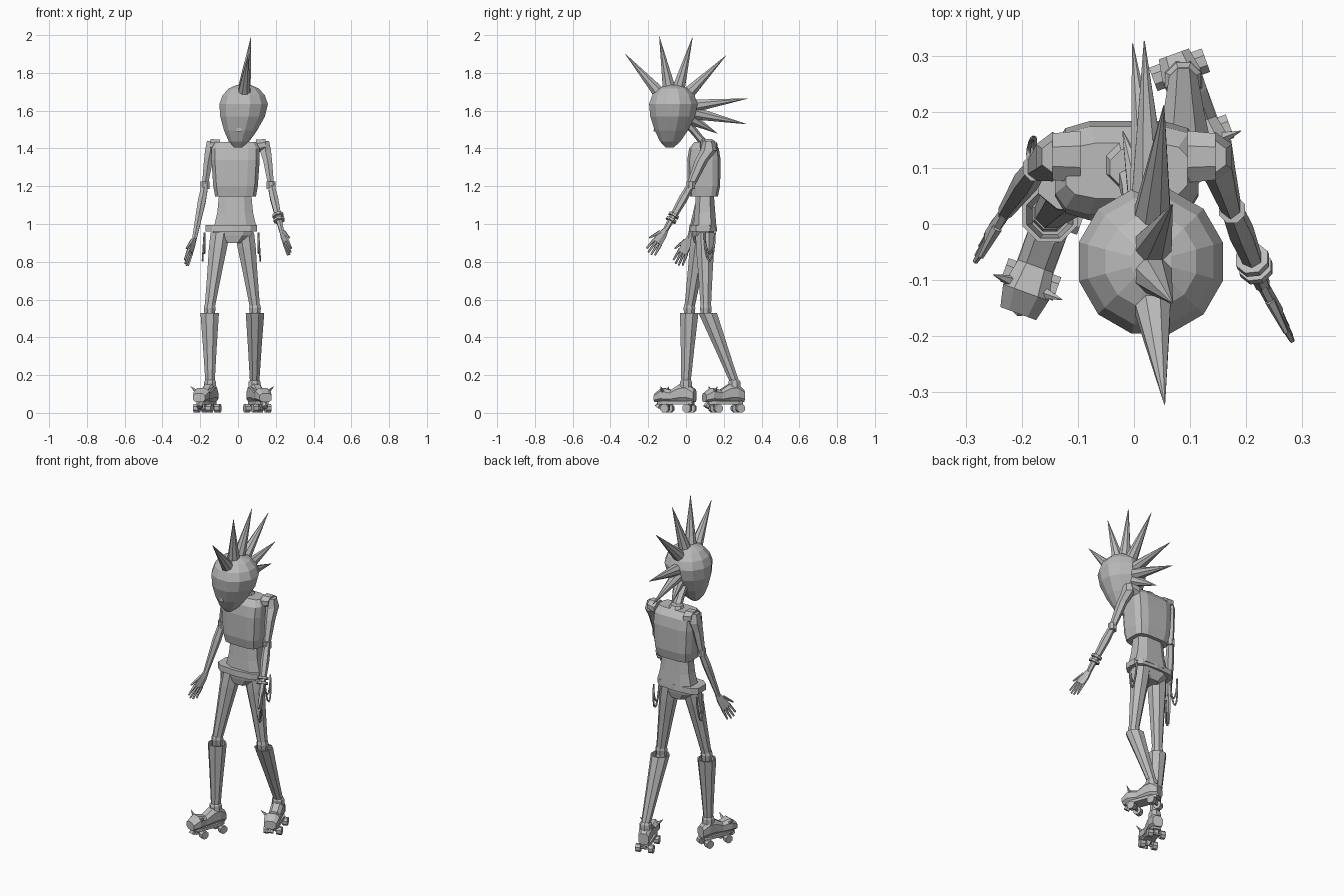
import bpy
import math
from mathutils import Vector, Matrix

cube = bpy.data.objects.get("Cube")
if cube:
    bpy.data.objects.remove(cube)

COLOUR = (.5, .5, .5, 1)
grey = bpy.data.materials.new("plain grey")
grey.use_nodes = True
grey.diffuse_color = COLOUR
grey.node_tree.nodes["Principled BSDF"].inputs["Base Color"].default_value = COLOUR

X, Y, Z = Vector((1, 0, 0)), Vector((0, 1, 0)), Vector((0, 0, 1))


def loft(name, rings, sides=8, axis=None, ref=X, square=1, matrix=None):
    """Skin a row of rings: centre, radius along ref, radius across it."""
    if axis is None:
        axis = Z if rings[-1][0][2] > rings[0][0][2] else -Z
    axis = axis.normalized()
    along = (ref - axis * ref.dot(axis)).normalized()
    across = axis.cross(along)
    verts, faces = [], []
    for centre, wide, deep in rings:
        for i in range(sides):
            angle = math.tau * (i + .5) / sides
            c, s = math.cos(angle), math.sin(angle)
            c = math.copysign(abs(c) ** square, c)
            s = math.copysign(abs(s) ** square, s)
            verts.append(Vector(centre) + along * wide * c + across * deep * s)
    for start in range(0, len(verts) - sides, sides):
        for i in range(sides):
            j = (i + 1) % sides
            low, high = start + i, start + j
            faces.append((low, high, high + sides, low + sides))
    faces.append(tuple(reversed(range(sides))))
    faces.append(tuple(range(len(verts) - sides, len(verts))))
    mesh = bpy.data.meshes.new(name)
    mesh.from_pydata(verts, [], faces)
    mesh.materials.append(grey)
    if matrix:
        mesh.transform(matrix)
    bpy.context.collection.objects.link(bpy.data.objects.new(name, mesh))


def rod(name, start, end, start_radius, end_radius, sides=6, matrix=None):
    """Straight tapered bar between two points."""
    start, end = Vector(start), Vector(end)
    axis = end - start
    ref = X if abs(axis.normalized().x) < .9 else Z
    rings = [(start, start_radius, start_radius), (end, end_radius, end_radius)]
    loft(name, rings, sides, axis, ref, matrix=matrix)


def limb(name, points, radii, sides=8):
    """Round tube with level rings through the points."""
    loft(name, [(p, r, r) for p, r in zip(points, radii)], sides)


def trunk(name, x, y, profile, sides=8, square=.7):
    """Upright body section from heights and half widths."""
    loft(name, [((x, y, z), wide, deep) for z, wide, deep in profile], sides, square=square)


# Egg-shaped head: round crown, narrow chin
crown, chin, brow = .13, .21, Vector((.03, -.067, 1.61))
rings = []
for i in range(8):
    angle = math.pi * (.07 + .86 * i / 7)
    down = math.cos(angle)
    jaw = max(down, 0)
    radius = .135 * math.sin(angle) ** .85 * (1 - .4 * jaw)
    height = down * (chin if jaw else crown)
    rings.append((brow - Z * height - X * .03 * jaw - Y * .02 * jaw, radius, radius))
loft("head", rings, 12)
loft("nose", [((.005, -.15, 1.49), .02, .03), ((.01, -.16, 1.55), .005, .01)], 4)

# Fan of crest spikes, leaning sideways as it rises
for degrees in (132, 102, 76, 46, 8, -12, -30):
    angle = math.radians(degrees)
    ray = Vector((0, math.cos(angle), math.sin(angle)))
    lean = Vector((.01 + .06 * math.sin(angle), -.06, 1.61))
    reach = .39 if degrees > -20 else .26
    rod("crest_spike", brow + ray * .08, lean + ray * reach, .04, .001, 8)

# Neck and trunk
limb("neck", [(-.01, .12, 1.4), (0, .06, 1.47), (.01, 0, 1.54)], (.03, .025, .03), 6)
limb("collar", [(-.01, .11, 1.42), (-.01, .1, 1.45)], (.05, .035))
trunk("shirt", -.013, .095, [(1.145, .11, .075), (1.2, .12, .087), (1.34, .13, .09),
                             (1.4, .13, .08), (1.435, .11, .05)], 12, .5)
trunk("waist", -.015, .1, [(.98, .12, .065), (1.06, .1, .058), (1.16, .09, .05)])
trunk("pelvis", -.028, .09, [(.9, .05, .05), (.94, .105, .06), (.985, .12, .066)])
trunk("belt", -.035, .09, [(.96, .14, .074), (.995, .14, .072)], 10, .6)

# Chains hanging from the belt
for side in (-1, 1):
    for drop in (.15, .11):
        curve = bpy.data.curves.new("belt_chain", "CURVE")
        curve.dimensions = "3D"
        curve.bevel_depth = .005
        curve.bevel_resolution = 0
        line = curve.splines.new("POLY")
        line.points.add(8)
        for i, point in enumerate(line.points):
            angle = math.pi * i / 8
            sag = math.sin(angle)
            x = -.035 + side * (.143 + sag * (drop - .11) / 4)
            point.co = (x, .125 + .028 * math.cos(angle), .955 - drop * sag, 1)
        curve.materials.append(grey)
        bpy.context.collection.objects.link(bpy.data.objects.new("belt_chain", curve))


def arm(label, side, elbow_y, wrist_yz, tip_yz):
    """Shoulder, upper arm, forearm and a five-fingered hand."""
    shoulder = Vector((side * .145, .12, 1.42))
    elbow = Vector((side * .175, elbow_y, 1.205))
    wrist = Vector((side * .23, *wrist_yz))
    tip = Vector((side * .278, *tip_yz))
    outward = X * side
    loft(label + "_shoulder", [(shoulder - outward * .05 - Z * .01, .05, .04),
                               (shoulder, .045, .032)], 8, outward, Y)
    upper = [shoulder + Z * .02, shoulder - Z * .03, shoulder.lerp(elbow, .4), elbow]
    loft(label + "_upper_arm", [(p, r, r * 1.3) for p, r in zip(upper, (.022, .034, .027, .018))], 6)
    rod(label + "_elbow", elbow + Z * .02, elbow - Z * .02, .025, .025, 8)
    bulge = elbow.lerp(wrist, .3)
    rod(label + "_elbow_end", elbow, bulge, .02, .024)
    rod(label + "_forearm", bulge, wrist, .024, .014)
    # Hand, with fingers fanned across the palm
    reach = tip - wrist
    ahead = Vector((side * .4, -.9, .25))
    ahead = (ahead - reach * ahead.dot(reach) / reach.length_squared).normalized()
    palm = [(-.08, .014), (.2, .028), (.52, .032)]
    loft(label + "_palm", [(wrist + reach * t, r, .011) for t, r in palm], 6, reach, ahead)
    for finger in range(4):
        fan = finger - 1.5
        root = wrist + reach * .48 + ahead * fan * .015
        end = wrist + reach * (1 - .07 * abs(fan)) + ahead * fan * .02
        rod(label + "_finger", root, end, .009, .005, 5)
    rod(label + "_thumb", wrist + reach * .15 + ahead * .02,
        wrist + reach * .55 + ahead * .05, .01, .005, 5)
    return elbow, wrist


arm("right", -1, .1, (.02, .925), (-.05, .78))
elbow, wrist = arm("left", 1, .025, (-.11, .965), (-.195, .84))

# Pair of bracelets on the left wrist
for start in (.64, .74):
    rod("bracelet", elbow.lerp(wrist, start), elbow.lerp(wrist, start + .05), .031, .031, 8)


def skate(label, ankle, yaw):
    """Shoe, plate, trucks, four wheels, toe stop and side studs."""
    place = Matrix.Translation((ankle.x, ankle.y, 0)) @ Matrix.Rotation(yaw, 4, "Z")
    shoe = [(.05, .03, .035), (.01, .038, .052), (-.03, .036, .05),
            (-.08, .035, .034), (-.13, .046, .04), (-.17, .036, .025)]
    loft(label + "_skate_shoe", [((0, y, .055 + high), wide, high) for y, wide, high in shoe],
         8, -Y, X, .75, place)
    loft(label + "_skate_plate", [((0, -.055, z), .036, .1) for z in (.045, .062)],
         8, square=.5, matrix=place)
    hub = .024
    for y in (.02, -.105):
        rod(label + "_truck", (0, y, .055), (0, y, hub), .02, .012, 4, place)
        rod(label + "_axle", (-.04, y, hub), (.04, y, hub), .007, .007, 6, place)
        for side in (-1, 1):
            rod(label + "_wheel", (side * .022, y, hub), (side * .05, y, hub),
                hub, hub, 8, place)
    rod(label + "_toe_stop", (0, -.14, .06), (0, -.16, .03), .012, .018, 6, place)
    for side in (-1, 1):
        rod(label + "_shoe_stud", (side * .035, -.12, .115), (side * .065, -.12, .14),
            .01, .001, 5, place)


def leg(label, side, hip_y, knee_y, ankle_y):
    """Thigh, knee joint, flared hollow boot shaft and skate."""
    middle = -.03
    hip = Vector((middle + side * .065, hip_y, .955))
    knee = Vector((middle + side * .12, knee_y, .555))
    ankle = Vector((middle + side * .118, ankle_y, .165))
    cuff = knee.lerp(ankle, .07)
    shin = knee.lerp(ankle, .3)
    limb(label + "_thigh", [hip, hip.lerp(knee, .2), hip.lerp(knee, .55), knee],
         (.054, .052, .041, .029))
    limb(label + "_knee", [knee + Z * .02, knee, knee - Z * .03, shin],
         (.029, .034, .03, .025))
    limb(label + "_boot_shaft", [ankle, ankle.lerp(cuff, .5), cuff, cuff, shin],
         (.027, .039, .053, .045, .034))
    limb(label + "_ankle", [ankle - Z * .03, ankle, ankle + Z * .012], (.036, .034, .025))
    skate(label, ankle, side * .35)


leg("right", -1, .08, .018, 0)
leg("left", 1, .1, .105, .256)
